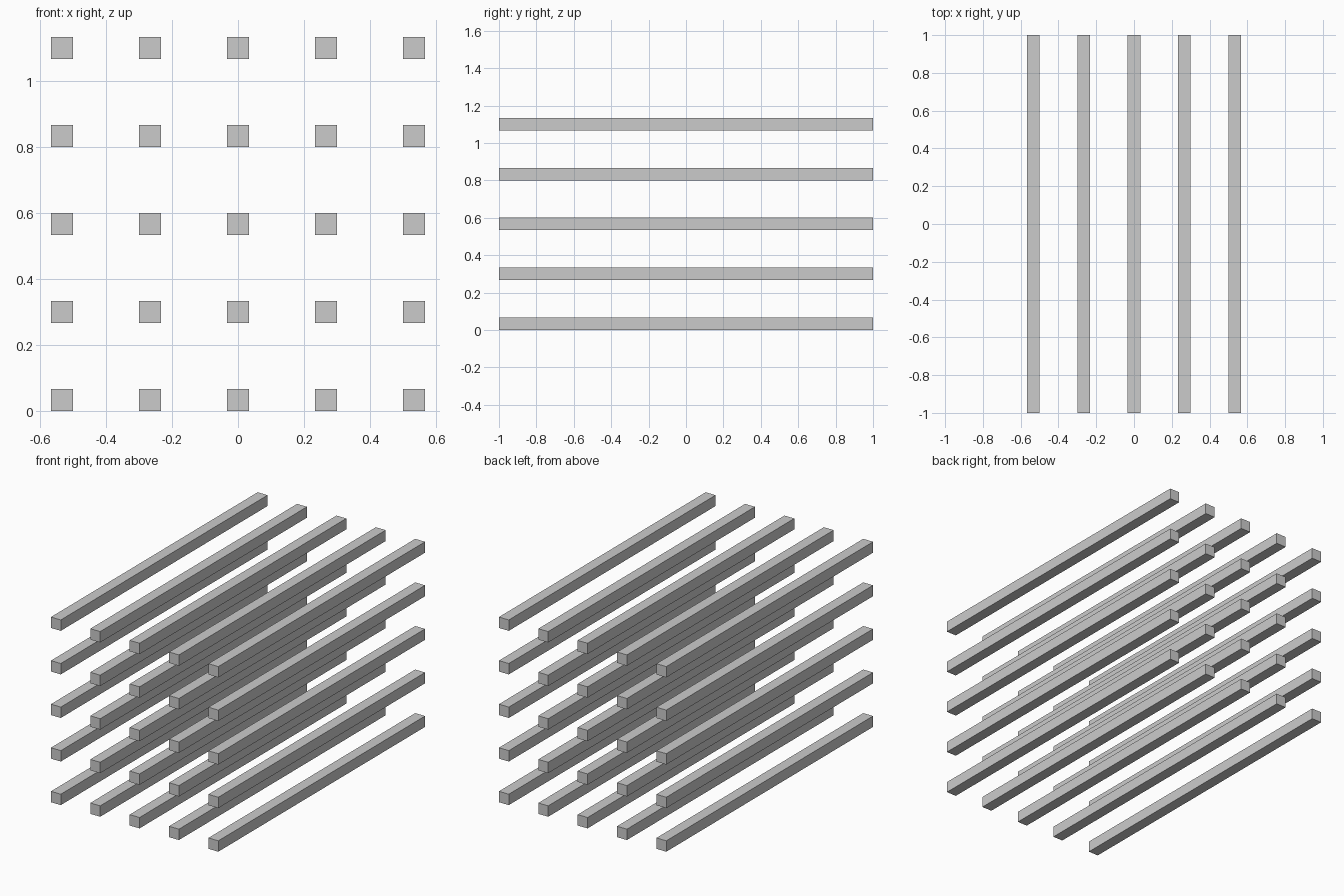
import bpy

if "Cube" in bpy.data.objects:
    bpy.data.objects.remove(bpy.data.objects["Cube"])

COUNT = 5            # bars per row and per column
LENGTH = 2.0
SIDE = LENGTH / 30   # square section
PITCH = SIDE * 4     # spacing between bar centres


def add_bar(name, x, z):
    bpy.ops.mesh.primitive_cube_add(size=1, location=(x, 0, z))
    bar = bpy.context.object
    bar.name = name
    bar.scale = (SIDE, LENGTH, SIDE)
    bpy.ops.object.transform_apply(location=False, rotation=False, scale=True)


# Grid of parallel square bars running front to back
for row in range(COUNT):
    for col in range(COUNT):
        add_bar(f"bar_row{row + 1}_column{col + 1}",
                (col - (COUNT - 1) / 2) * PITCH,
                SIDE / 2 + row * PITCH)
